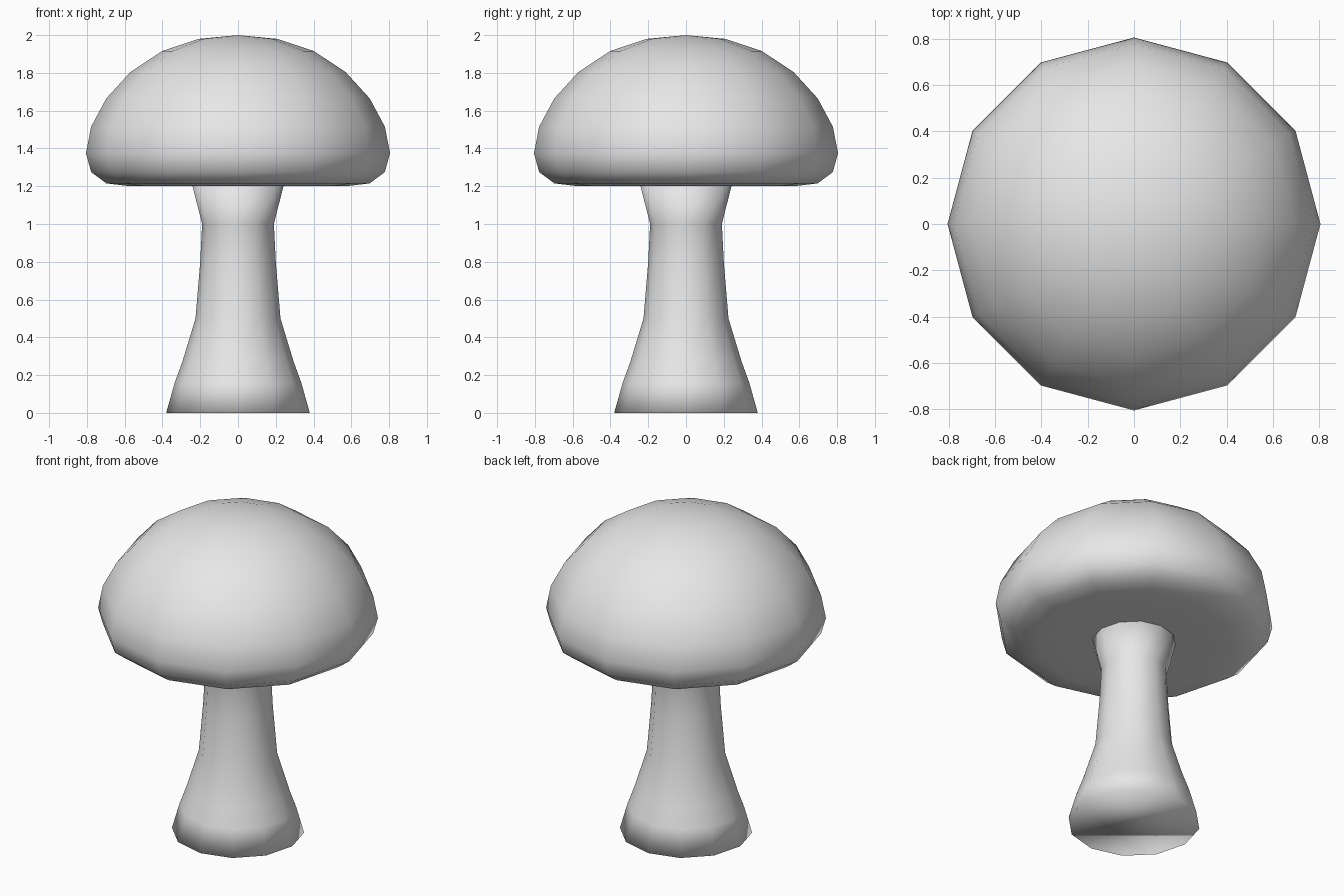
import bpy
import bmesh
from math import sin, cos, pi, radians

SIDES = 12

if "Cube" in bpy.data.objects:
    bpy.data.objects.remove(bpy.data.objects["Cube"], do_unlink=True)

# One plain grey for the whole model
grey = bpy.data.materials.new("light_grey")
grey.use_nodes = True
grey.diffuse_color = (0.8, 0.8, 0.8, 1)
grey.node_tree.nodes["Principled BSDF"].inputs["Base Color"].default_value = (0.8, 0.8, 0.8, 1)


def lathe(name, profile):
    """Spin (radius, height) points, bottom to top; a zero radius makes a pole."""
    bm = bmesh.new()
    rings = []
    for r, z in profile:
        count = SIDES if r > 0 else 1
        rings.append([bm.verts.new((r * cos(2 * pi * i / SIDES), r * sin(2 * pi * i / SIDES), z))
                      for i in range(count)])
    for low, high in zip(rings, rings[1:]):
        for i in range(SIDES):
            j = (i + 1) % SIDES
            if len(low) == 1:
                bm.faces.new((low[0], high[j], high[i]))
            elif len(high) == 1:
                bm.faces.new((low[i], low[j], high[0]))
            else:
                bm.faces.new((low[i], low[j], high[j], high[i]))
    # Close open ends with a flat polygon
    if len(rings[0]) > 1:
        bm.faces.new(rings[0][::-1])
    if len(rings[-1]) > 1:
        bm.faces.new(rings[-1])
    for face in bm.faces:
        face.smooth = True
    mesh = bpy.data.meshes.new(name)
    bm.to_mesh(mesh)
    bm.free()
    mesh.materials.append(grey)
    obj = bpy.data.objects.new(name, mesh)
    bpy.context.collection.objects.link(obj)
    return obj


# Stem: flared foot, slim neck, slight flare under the cap
lathe("stem", [(0.38, 0), (0.335, 0.16), (0.295, 0.27), (0.225, 0.5),
               (0.2, 0.8), (0.19, 1.0), (0.243, 1.21)])

# Cap: a sphere with a flattened underside
cap_heights = [1.2, 1.2, 1.2, 1.2, 1.215, 1.275, 1.375,
               1.515, 1.665, 1.805, 1.915, 1.98, 2.0]
last = len(cap_heights) - 1
lathe("cap", [(0.805 * sin(radians(15 * k)) if 0 < k < last else 0, z)
              for k, z in enumerate(cap_heights)])
